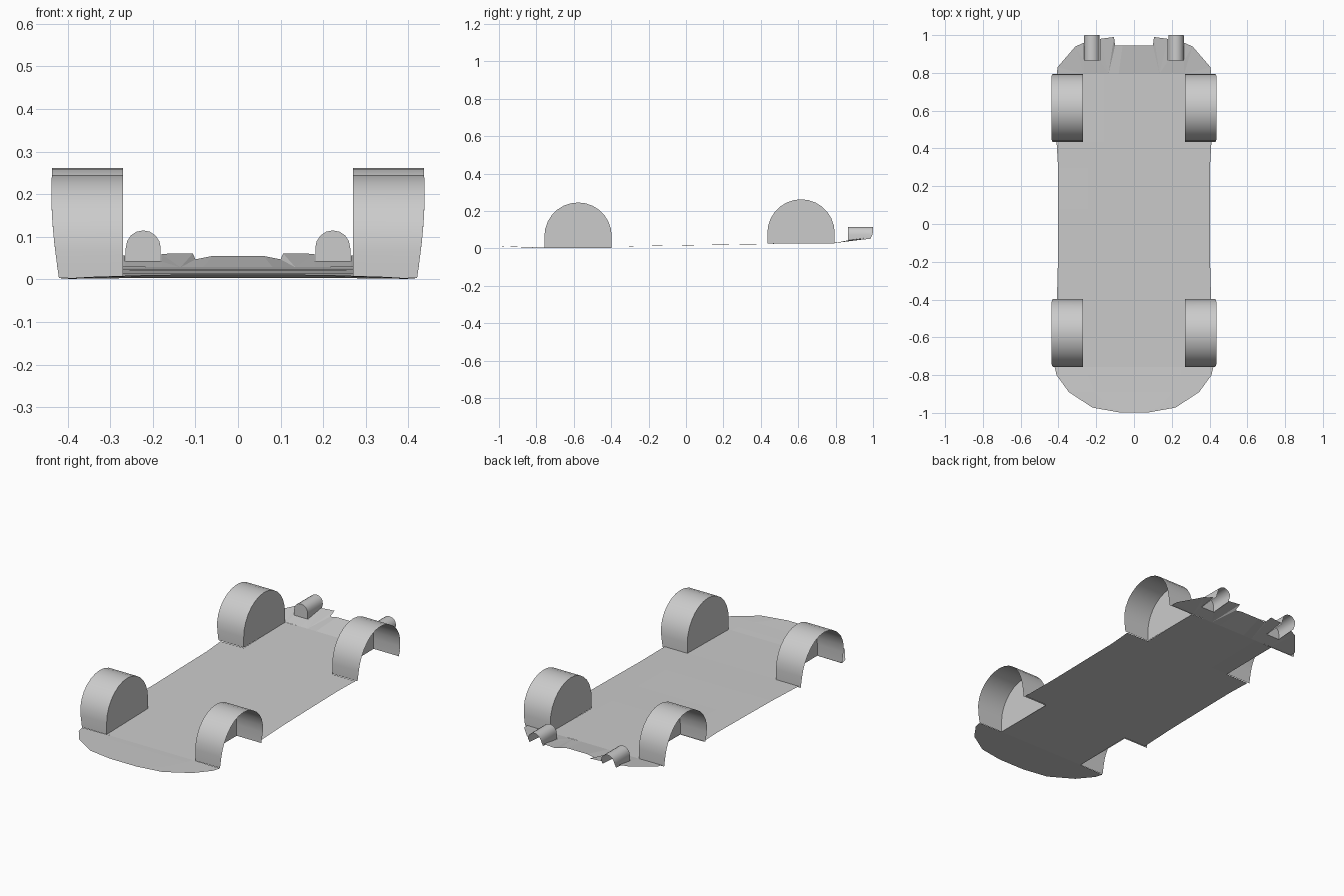
import bpy, math

if "Cube" in bpy.data.objects:
    bpy.data.objects.remove(bpy.data.objects["Cube"])


def make(name, verts, faces, mirror=True, smooth=False):
    me = bpy.data.meshes.new(name)
    me.from_pydata(verts, [], faces)
    me.update()
    ob = bpy.data.objects.new(name, me)
    bpy.context.collection.objects.link(ob)
    bpy.ops.object.select_all(action='DESELECT')
    ob.select_set(True)
    bpy.context.view_layer.objects.active = ob
    if smooth:
        bpy.ops.object.shade_smooth_by_angle(angle=math.radians(40))
    if mirror:
        m = ob.modifiers.new("mirror", 'MIRROR')
        m.use_clip = True
    return ob


def arch(name, profile, inner, outer, smooth=True):
    """Open sheet lofted between two ends; the first end is capped."""
    n = len(profile)
    verts = [inner(p) for p in profile] + [outer(p) for p in profile]
    faces = [(i, i + 1, n + i + 1, n + i) for i in range(n - 1)]
    faces.append(tuple(range(n))[::-1])
    return make(name, verts, faces, smooth=smooth)


def arch_profile(c, r, base, centre_z, segs):
    pts = [(c - r, base)]
    pts += [(c - r * math.cos(math.pi * i / segs),
             centre_z + r * math.sin(math.pi * i / segs)) for i in range(segs + 1)]
    return pts + [(c + r, base)]


# Floor pan: stations (y, half width, centre z, edge z), stepped at the wheel wells
stations = [
    (-0.997, 0.08, .012, .012), (-0.972, 0.22, .011, .010),
    (-0.89, 0.345, .008, .006), (-0.80, 0.41, .005, .002),
    (-0.757, 0.42, .003, .001), (-0.757, 0.27, .003, .003),
    (-0.397, 0.27, .009, .009), (-0.397, 0.408, .009, .009),
    (-0.17, 0.402, .014, .013), (0.08, 0.402, .018, .017),
    (0.30, 0.402, .022, .020), (0.435, 0.41, .024, .023),
    (0.435, 0.27, .024, .024), (0.795, 0.27, .029, .028),
    (0.795, 0.135, .029, .028), (0.945, 0.10, .055, .047),
]
verts, faces = [], []
for y, w, zc, ze in stations:
    verts += [(0, y, zc), (w * 0.6, y, zc), (w, y, ze)]
for i in range(len(stations) - 1):
    if stations[i][0] == stations[i + 1][0]:
        continue
    a, b = 3 * i, 3 * i + 3
    faces += [(a, a + 1, b + 1, b), (a + 1, a + 2, b + 2, b + 1)]
make("floor_pan", verts, faces)

# Rear corner panels, with an opening below each exhaust tunnel
v = [(.135, .795, .028), (.18, .795, .029), (.265, .795, .029), (.408, .795, .03),
     (.405, .83, .034), (.31, .94, .052), (.265, .96, .056), (.265, .865, .042),
     (.18, .865, .042), (.18, .98, .060), (.106, .99, .061), (.10, .945, .047)]
make("rear_corner_panel", v,
     [(0, 1, 8), (0, 8, 9), (0, 9, 10), (1, 2, 7, 8), (2, 3, 4),
      (2, 4, 5), (2, 5, 7), (7, 5, 6), (0, 10, 11)])


# Wheel wells: half-round housings, closed inside and bowed outwards
def bow(z):
    return 0.42 + 0.018 * math.sin(min(z / 0.2, 1.3) * math.pi / 2)


for name, cy, base in (("front_wheel_well", -0.577, .003), ("rear_wheel_well", 0.615, .026)):
    top = .245 if base < .01 else .262
    arch(name, arch_profile(cy, 0.18, base, top - 0.18, 14),
         lambda p: (0.27, p[0], p[1]),
         lambda p: (bow(p[1]), p[0], p[1]))

# Exhaust tunnels: small arches closed at the front
arch("exhaust_tunnel", arch_profile(0.2225, 0.041, .050, .074, 8),
     lambda p: (p[0], 0.865, p[1] - (.008 if p[1] < .06 else 0)),
     lambda p: (p[0], 0.985 + 0.015 * min(1, max(0, (p[1] - .05) / .03)), p[1]))
